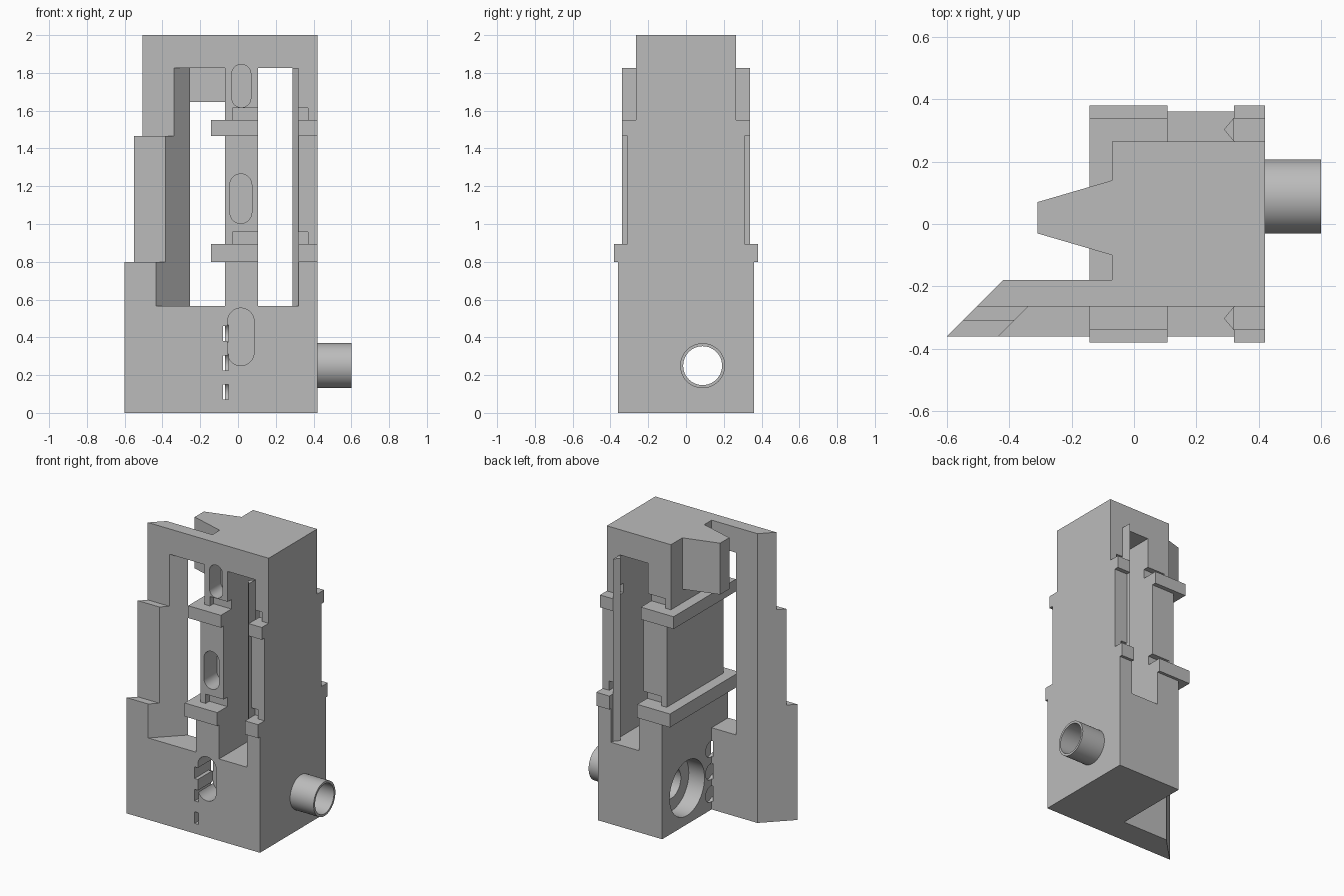
import bpy, bmesh, math
from mathutils import Matrix

if "Cube" in bpy.data.objects:
    bpy.data.objects.remove(bpy.data.objects["Cube"])

grey = bpy.data.materials.new("plain grey")
grey.diffuse_color = (0.50, 0.50, 0.50, 1)
grey.use_nodes = True
grey.node_tree.nodes["Principled BSDF"].inputs["Base Color"].default_value = grey.diffuse_color


def prism(name, pts, lo, hi, axis="z"):
    """Extrude a closed outline along z, x (points are y,z) or y (points are x,z)."""
    place = {"z": lambda a, b, h: (a, b, h),
             "x": lambda a, b, h: (h, a, b),
             "y": lambda a, b, h: (a, h, b)}[axis]
    bm = bmesh.new()
    low = [bm.verts.new(place(a, b, lo)) for a, b in pts]
    high = [bm.verts.new(place(a, b, hi)) for a, b in pts]
    n = len(pts)
    bm.faces.new(low)
    bm.faces.new(high)
    for i in range(n):
        j = (i + 1) % n
        bm.faces.new((low[i], low[j], high[j], high[i]))
    bmesh.ops.recalc_face_normals(bm, faces=bm.faces)
    me = bpy.data.meshes.new(name)
    bm.to_mesh(me)
    bm.free()
    me.materials.append(grey)
    ob = bpy.data.objects.new(name, me)
    bpy.context.collection.objects.link(ob)
    return ob


def box(name, x0, x1, y0, y1, z0, z1):
    return prism(name, [(x0, y0), (x1, y0), (x1, y1), (x0, y1)], z0, z1)


def circle(cy, cz, r, n=48):
    return [(cy + r * math.cos(2 * math.pi * i / n),
             cz + r * math.sin(2 * math.pi * i / n)) for i in range(n)]


def stadium(x0, x1, z0, z1, n=14):
    r, cx = (x1 - x0) / 2, (x0 + x1) / 2
    top = [(cx + r * math.cos(math.pi * i / n), z1 - r + r * math.sin(math.pi * i / n))
           for i in range(n + 1)]
    low = [(cx - r * math.cos(math.pi * i / n), z0 + r - r * math.sin(math.pi * i / n))
           for i in range(n + 1)]
    return top + low


def combine(target, tool, op="DIFFERENCE"):
    m = target.modifiers.new(op, "BOOLEAN")
    m.operation, m.solver, m.object = op, "EXACT", tool
    bpy.context.view_layer.objects.active = target
    bpy.ops.object.modifier_apply(modifier=m.name)
    bpy.data.objects.remove(tool, do_unlink=True)


# main body with the slanted side wing
body = prism("body", [(-0.60, -0.36), (0.42, -0.36), (0.42, 0.36), (-0.07, 0.36),
                      (-0.07, -0.18), (-0.42, -0.18)], 0, 2)

# stepped front and back
for s in (-1, 1):
    for depth, z0 in ((0.31, 0.80), (0.265, 1.465)):
        y0, y1 = sorted((s * depth, s * 0.6))
        combine(body, box("step", -1, 1, y0, y1, z0, 2.2))

# wing window with slanted end, and the slot through the body
combine(body, prism("wing_window", [(-0.525, -0.45), (-0.07, -0.45),
                                    (-0.07, -0.17), (-0.245, -0.17)], 0.565, 1.825))
combine(body, box("through_slot", 0.107, 0.32, -0.6, 0.6, 0.565, 1.825))

# shallow notches above the bands
for s in (-1, 1):
    for depth, z0, z1 in ((0.31, 0.85, 0.957), (0.265, 1.50, 1.615)):
        y0, y1 = sorted((s * (depth - 0.04), s * 0.6))
        combine(body, box("notch", -0.03, 0.15, y0, y1, z0, z1))
        combine(body, box("notch", 0.30, 0.37, y0, y1, z0, z1))

# bands around the pillar and the right edge
for name, y, z0, z1 in (("lower", 0.38, 0.80, 0.893), ("upper", 0.34, 1.465, 1.55)):
    combine(body, box(name + "_band", -0.143, 0.107, -y, y, z0, z1), "UNION")
    for s in (-1, 1):
        y0, y1 = sorted((s * 0.2, s * y))
        combine(body, box(name + "_edge_block", 0.32, 0.42, y0, y1, z0, z1), "UNION")

# tapered tongue on the left
combine(body, prism("tongue", [(-0.31, -0.03), (-0.07, -0.10), (0.0, -0.10), (0.0, 0.14),
                               (-0.07, 0.14), (-0.31, 0.07)], 1.645, 2), "UNION")

# rounded pockets in the front
for x0, x1, z0, z1, y0 in ((-0.055, 0.085, 0.25, 0.555, -0.20),
                           (-0.043, 0.073, 1.003, 1.265, -0.17),
                           (-0.033, 0.068, 1.617, 1.845, -0.14)):
    combine(body, prism("pocket", stadium(x0, x1, z0, z1), -0.6, y0, "y"))

# bore with a wide mouth on the left
combine(body, prism("bore", circle(0.088, 0.25, 0.103), -0.3, 0.6, "x"))
combine(body, prism("bore_mouth", circle(0.088, 0.25, 0.19), -0.3, 0.05, "x"))

# three strap slots through the wing root
for z in (0.11, 0.265, 0.42):
    combine(body, box("strap_slot", -0.08, -0.05, -0.5, -0.15, z - 0.04, z + 0.04))
    combine(body, prism("strap_hole", circle(-0.17, z, 0.055, 24), -0.08, -0.05, "x"))

# pointed guide ribs in the slot
for s, name in ((-1, "front"), (1, "back")):
    prism(name + "_guide_rib", [(0.32, s * 0.265), (0.288, s * 0.303), (0.32, s * 0.34)],
          0.565, 1.825)

# pipe stub on the right
pipe = prism("pipe_stub", circle(0.088, 0.25, 0.119), 0.415, 0.60, "x")
combine(pipe, prism("pipe_bore", circle(0.088, 0.25, 0.103), 0.3, 0.7, "x"))

# crisp edges, smooth rounds
for ob in (body, pipe):
    bpy.ops.object.select_all(action="DESELECT")
    ob.select_set(True)
    bpy.context.view_layer.objects.active = ob
    bpy.ops.object.shade_smooth_by_angle(angle=math.radians(30))
